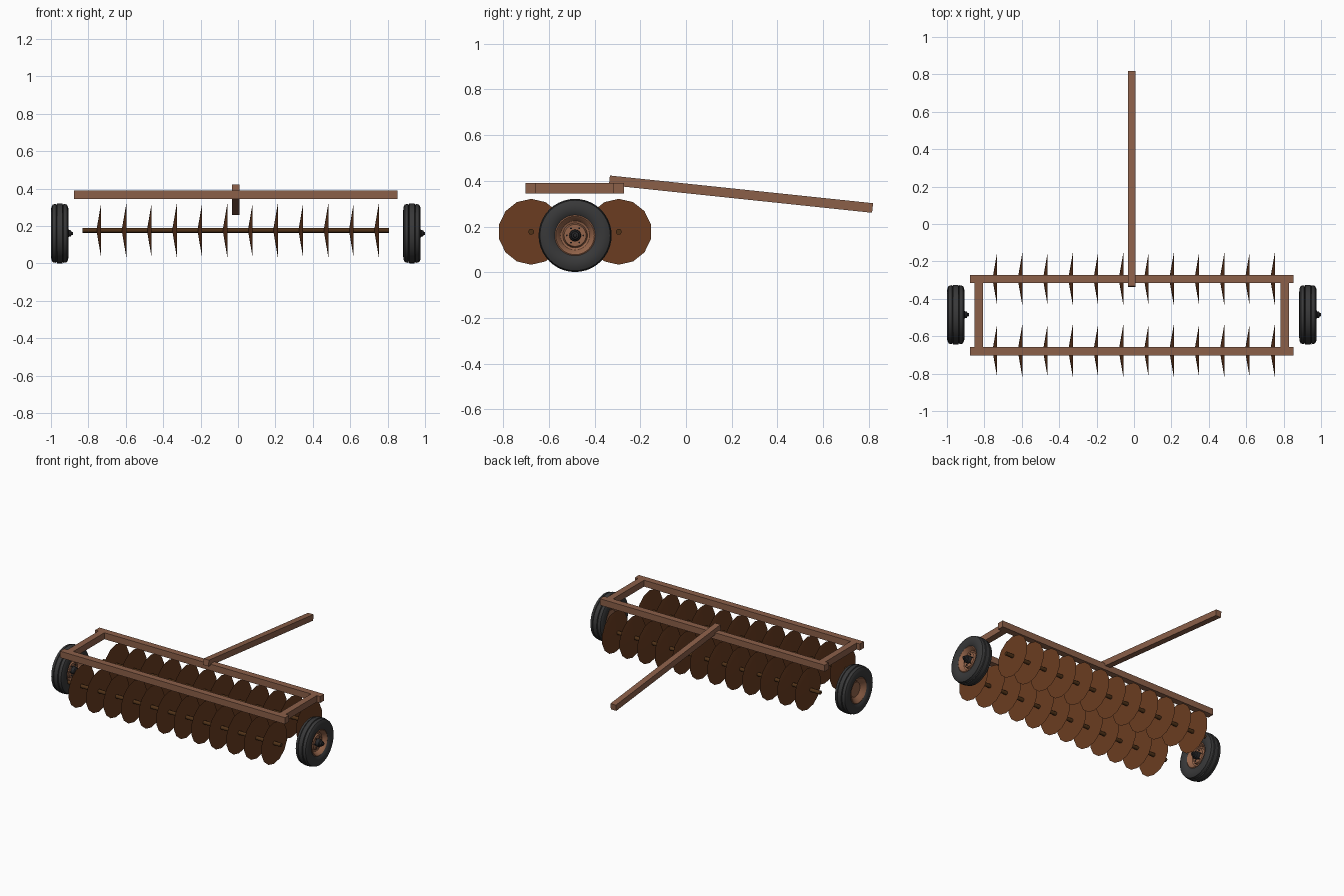
import bpy, bmesh, math
from mathutils import Vector

cube = bpy.data.objects.get("Cube")
if cube:
    bpy.data.objects.remove(cube, do_unlink=True)


def material(name, rgb):
    m = bpy.data.materials.new(name)
    m.use_nodes = True
    m.diffuse_color = (*rgb, 1)
    m.node_tree.nodes["Principled BSDF"].inputs["Base Color"].default_value = (*rgb, 1)
    return m


FRAME = material("weathered brown frame", (0.26, 0.115, 0.066))
DISC = material("rusty disc", (0.145, 0.046, 0.015))
AXLE = material("dark rusty axle", (0.08, 0.032, 0.009))
RUBBER = material("black rubber", (0.04, 0.04, 0.041))
RIM = material("brown rim", (0.3, 0.13, 0.07))
HUB = material("dark steel hub", (0.022, 0.022, 0.024))


def add_object(name, mesh, loc):
    ob = bpy.data.objects.new(name, mesh)
    ob.location = loc
    bpy.context.collection.objects.link(ob)
    return ob


def beam(name, start, end, size):
    """Square bar between two points."""
    a, b = Vector(start), Vector(end)
    bm = bmesh.new()
    bmesh.ops.create_cube(bm, size=1)
    bmesh.ops.scale(bm, vec=(size, size, (b - a).length), verts=bm.verts)
    mesh = bpy.data.meshes.new(name)
    bm.to_mesh(mesh)
    bm.free()
    mesh.materials.append(FRAME)
    ob = add_object(name, mesh, (a + b) / 2)
    ob.rotation_euler = (b - a).to_track_quat("Z", "Y").to_euler()


def lathe(name, profile, sides, mat, closed=False, smooth=None):
    """Turn (x, radius) points about the x axis."""
    bm = bmesh.new()
    verts = [bm.verts.new((x, 0, r)) for x, r in profile]
    edges = [bm.edges.new(p) for p in zip(verts, verts[1:])]
    if closed:
        edges.append(bm.edges.new((verts[-1], verts[0])))
    bmesh.ops.spin(bm, geom=verts + edges, cent=(0, 0, 0), axis=(1, 0, 0),
                   angle=math.tau, steps=sides, use_duplicate=False)
    bmesh.ops.remove_doubles(bm, verts=bm.verts, dist=0.0001)
    bmesh.ops.recalc_face_normals(bm, faces=bm.faces)
    if smooth:
        for f in bm.faces:
            f.smooth = True
        for e in bm.edges:
            e.smooth = e.calc_face_angle(0) < math.radians(smooth)
    mesh = bpy.data.meshes.new(name)
    bm.to_mesh(mesh)
    bm.free()
    mesh.materials.append(mat)
    return mesh


# Rectangular frame and drawbar
MID, BAR, TOP = -0.012, 0.045, 0.367
for name, y in (("front_beam", -0.68), ("rear_beam", -0.294)):
    beam(name, (MID - 0.866, y, TOP), (MID + 0.866, y, TOP), BAR)
for name, x in (("right_beam", MID - 0.818), ("left_beam", MID + 0.818)):
    beam(name, (x, -0.658, TOP), (x, -0.316, TOP), BAR)
beam("drawbar", (MID, -0.335, 0.402), (MID, 0.816, 0.281), 0.042)

# Two gangs of dished discs on their axles
disc_mesh = lathe("disc", [(-0.025, 0), (0, 0.144), (0, 0)], 14, DISC, smooth=30)
axle_mesh = lathe("gang_axle", [(-0.82, 0), (-0.82, 0.013), (0.82, 0.013), (0.82, 0)],
                  10, AXLE, smooth=40)
for gang, y in (("front", -0.677), ("rear", -0.294)):
    add_object(gang + "_axle", axle_mesh, (MID, y, 0.177))
    for i in range(12):
        add_object(f"{gang}_disc_{i + 1}", disc_mesh, (-0.732 + i * 0.135, y, 0.177))

# Wheels: ribbed tyre, dished rim, protruding hub with lugs
half = [(0.034, 0.086), (0.043, 0.098), (0.047, 0.12), (0.045, 0.14), (0.038, 0.154),
        (0.02, 0.158), (0.017, 0.151), (0.014, 0.16)]
tyre_mesh = lathe("tyre", half + [(-x, r) for x, r in reversed(half)], 40, RUBBER,
                  closed=True, smooth=35)
rim_mesh = lathe("rim", [(0.036, 0.089), (0.039, 0.084), (0.034, 0.078), (0.012, 0.064),
                         (0.008, 0.054), (0.022, 0.048), (0.022, 0), (-0.012, 0),
                         (-0.012, 0.05), (-0.034, 0.076), (-0.039, 0.084), (-0.036, 0.089)],
                 32, RIM, closed=True, smooth=35)
hub_mesh = lathe("hub", [(0.02, 0), (0.02, 0.026), (0.045, 0.024), (0.05, 0.018),
                         (0.06, 0.016), (0.062, 0.009), (0.07, 0.008), (0.07, 0)],
                 16, HUB, smooth=35)
lug_mesh = lathe("lug", [(0.02, 0), (0.02, 0.004), (0.03, 0.004), (0.03, 0)], 6, HUB)
for side, x in (("right", -0.953), ("left", 0.93)):
    centre = Vector((x, -0.485, 0.161))
    for part, mesh in (("tyre", tyre_mesh), ("rim", rim_mesh), ("hub", hub_mesh)):
        add_object(f"{side}_{part}", mesh, centre)
    for i in range(6):
        a = i * math.tau / 6
        offset = Vector((0, math.cos(a), math.sin(a))) * 0.036
        add_object(f"{side}_lug_{i + 1}", lug_mesh, centre + offset)
